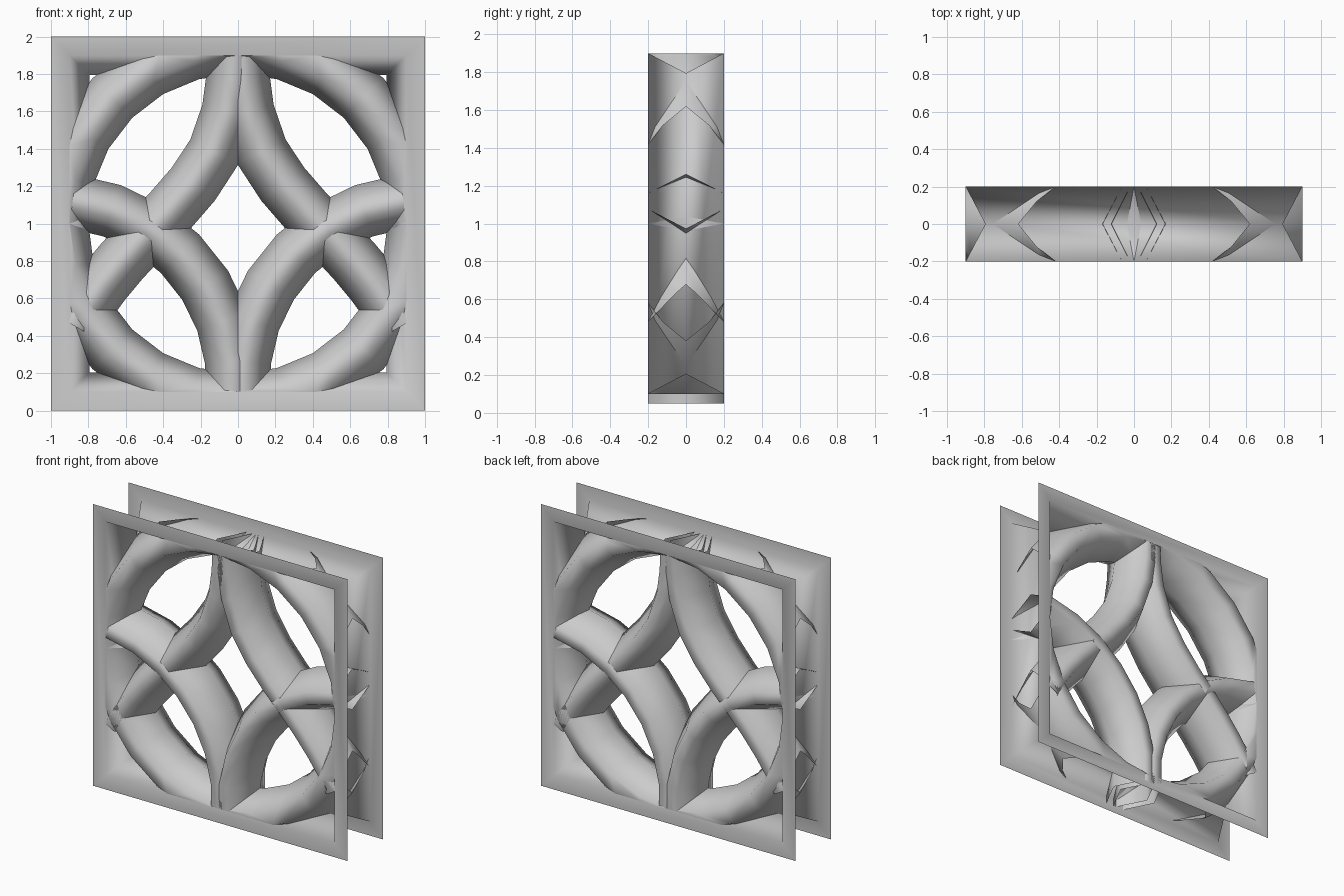
import bpy, bmesh, math
from mathutils import Vector

if "Cube" in bpy.data.objects:
    bpy.data.objects.remove(bpy.data.objects["Cube"])

DEPTH = 0.2          # half thickness of the panel
INNER = 0.9          # bars are trimmed where the flat frame border starts


def finish(name, bm):
    bmesh.ops.recalc_face_normals(bm, faces=bm.faces)
    me = bpy.data.meshes.new(name)
    bm.to_mesh(me)
    bm.free()
    for p in me.polygons:
        p.use_smooth = True
    ob = bpy.data.objects.new(name, me)
    bpy.context.collection.objects.link(ob)
    return ob


def bridge(bm, rings, closed_ring, closed_path):
    n = len(rings[0])
    for i in range(len(rings) if closed_path else len(rings) - 1):
        a, b = rings[i], rings[(i + 1) % len(rings)]
        for j in range(n if closed_ring else n - 1):
            k = (j + 1) % n
            bm.faces.new((a[j], a[k], b[k], b[j]))


def bar(name, path, flat, half, closed=False, mirror=False, zmin=0.1):
    """Sweep a six-sided chamfered section along an x/z path, trim to the frame."""
    section = [(-half, 0), (-flat, -DEPTH), (flat, -DEPTH),
               (half, 0), (flat, DEPTH), (-flat, DEPTH)]
    pts = [Vector(p) for p in path]
    n = len(pts)
    bm = bmesh.new()
    rings = []
    for i, p in enumerate(pts):
        prev = pts[i - 1] if closed or i else p
        nxt = pts[(i + 1) % n] if closed or i < n - 1 else p
        t = (nxt - prev).normalized()
        side = Vector((-t.y, t.x))
        rings.append([bm.verts.new((p.x + side.x * o, y, p.y + side.y * o))
                      for o, y in section])
    bridge(bm, rings, True, closed)
    for co, no in (((INNER, 0, 0), (1, 0, 0)), ((-INNER, 0, 0), (-1, 0, 0)),
                   ((0, 0, 1 + INNER), (0, 0, 1)), ((0, 0, zmin), (0, 0, -1))):
        bmesh.ops.bisect_plane(bm, geom=bm.verts[:] + bm.edges[:] + bm.faces[:],
                               plane_co=co, plane_no=no, clear_outer=True)
    ob = finish(name, bm)
    if mirror:
        ob.modifiers.new("mirror", 'MIRROR').use_mirror_merge = False
    return ob


def arc(cx, cz, r, a0, a1, steps):
    return [(cx + r * math.cos(math.radians(a0 + (a1 - a0) * i / steps)),
             cz + r * math.sin(math.radians(a0 + (a1 - a0) * i / steps)))
            for i in range(steps + 1)]


# square frame: flat borders front and back, sloped reveal between, open outside
bm = bmesh.new()
rings = []
for sx, sz in ((-1, -1), (1, -1), (1, 1), (-1, 1)):
    rings.append([bm.verts.new((sx * s, y, 1 + sz * s)) for s, y in
                  ((1, -DEPTH), (0.9, -DEPTH), (0.795, 0), (0.9, DEPTH), (1, DEPTH))])
bridge(bm, rings, False, True)
finish("frame", bm)

# large ring inside the frame
bar("ring", arc(0, 1, 0.95, 0, 360, 24)[:-1], 0.05, 0.15, closed=True)

# lower quarter arcs rising from the bottom centre to the frame sides
bar("lower_arcs", arc(-1, 0.15, 0.975, -6, 96, 8), 0.042, 0.145,
    mirror=True, zmin=0.05)

# upper S-shaped bars from the top centre down to the ring
bar("upper_curves",
    [(-0.02, 1.95), (-0.025, 1.78), (-0.05, 1.6), (-0.125, 1.385), (-0.24, 1.21),
     (-0.37, 1.06), (-0.5, 0.93), (-0.62, 0.8), (-0.72, 0.68), (-0.8, 0.57),
     (-0.87, 0.45)], 0.042, 0.145, mirror=True)
